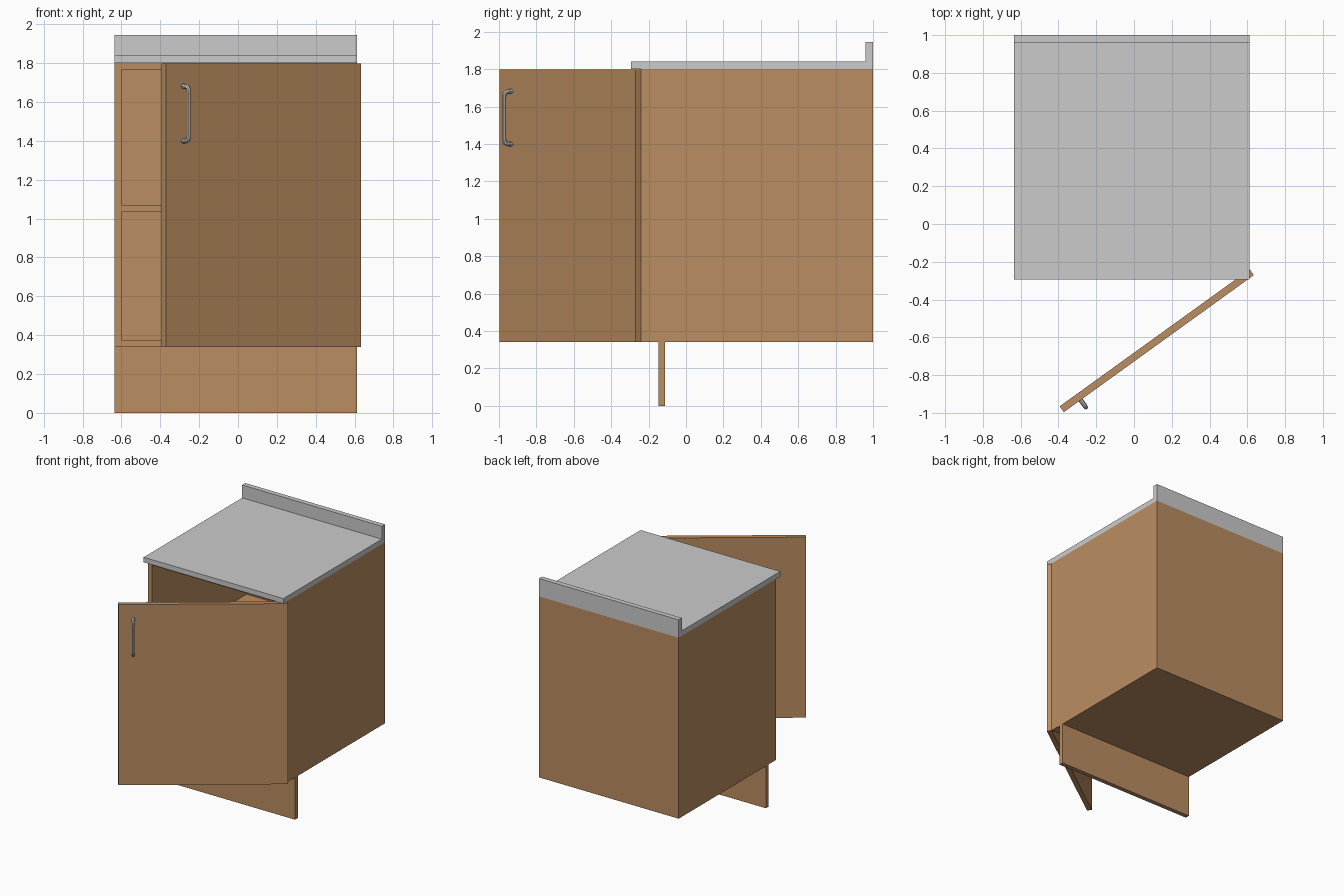
import bpy, bmesh, math
from mathutils import Matrix, Vector

if "Cube" in bpy.data.objects:
    bpy.data.objects.remove(bpy.data.objects["Cube"])


def material(name, rgb):
    m = bpy.data.materials.new(name)
    m.diffuse_color = (*rgb, 1)
    m.use_nodes = True
    m.node_tree.nodes["Principled BSDF"].inputs["Base Color"].default_value = m.diffuse_color
    return m


WOOD = material("wood", (0.50, 0.27, 0.12))


def finish(name, bm, mat=None):
    bmesh.ops.recalc_face_normals(bm, faces=bm.faces)
    me = bpy.data.meshes.new(name)
    bm.to_mesh(me)
    bm.free()
    ob = bpy.data.objects.new(name, me)
    bpy.context.collection.objects.link(ob)
    if mat:
        me.materials.append(mat)
    return ob


def box(name, lo, hi, mat=None):
    bm = bmesh.new()
    bmesh.ops.create_cube(bm, size=1)
    lo, hi = Vector(lo), Vector(hi)
    for v in bm.verts:
        v.co = (lo + hi) / 2 + v.co * (hi - lo)
    return finish(name, bm, mat)


L, R = -0.635, 0.612        # carcass sides
F, B = -0.24, 1.0           # carcass front and back
Z0, Z1 = 0.34, 1.80         # carcass bottom and top
T = 0.036                   # board thickness

# Carcass boards
box("left_side", (L, F, Z0), (L + T, B, Z1), WOOD)
box("right_side", (R - T, F, Z0), (R, B, Z1), WOOD)
box("back_panel", (L + T, B - T, Z0), (R - T, B, Z1), WOOD)
for name, z in (("bottom_board", Z0), ("shelf", 1.035), ("top_board", Z1 - T)):
    box(name, (L + T, F, z), (R - T, B - T, z + T), WOOD)

# Kick board under the front
box("kick_board", (L, -0.147, 0), (R, -0.111, Z0), WOOD)

# Countertop with upstand: L profile extruded along x
bm = bmesh.new()
profile = [(-0.295, Z1), (B, Z1), (B, 1.945), (B - 0.04, 1.945), (B - 0.04, 1.841), (-0.295, 1.841)]
face = bm.faces.new([bm.verts.new((L, y, z)) for y, z in profile])
ext = bmesh.ops.extrude_face_region(bm, geom=[face])
bmesh.ops.translate(bm, vec=(R - L, 0, 0), verts=[g for g in ext["geom"] if isinstance(g, bmesh.types.BMVert)])
finish("countertop", bm)

# Open door, modelled closed from its hinge corner and swung outwards
swing = Matrix.Translation((R, F, 0)) @ Matrix.Rotation(math.radians(35.8), 4, "Z")
door = box("door", (-1.24, -0.038, Z0), (0, 0, Z1 - 0.003), WOOD)
door.matrix_world = swing

# Bow handle: round bar swept along a bracket path
half = [(0.034, 0.142), (0.070, 0.139), (0.081, 0.134), (0.086, 0.124), (0.087, 0.106)]
path = half + [(d, -z) for d, z in reversed(half)]
thick = [1.0, 1.0, 0.95, 0.9, 0.75]
cu = bpy.data.curves.new("handle_path", "CURVE")
cu.dimensions = "3D"
cu.bevel_depth = 0.0125
cu.bevel_resolution = 2
cu.use_fill_caps = True
sp = cu.splines.new("POLY")
sp.points.add(len(path) - 1)
for p, (d, z), r in zip(sp.points, path, thick + thick[::-1]):
    p.co = (-1.13, -d, 1.54 + z, 1)
    p.radius = r
handle = bpy.data.objects.new("handle", cu)
bpy.context.collection.objects.link(handle)
handle.matrix_world = swing
bpy.context.view_layer.objects.active = handle
handle.select_set(True)
bpy.ops.object.convert(target="MESH")
bpy.ops.object.shade_smooth_by_angle(angle=math.radians(40))
